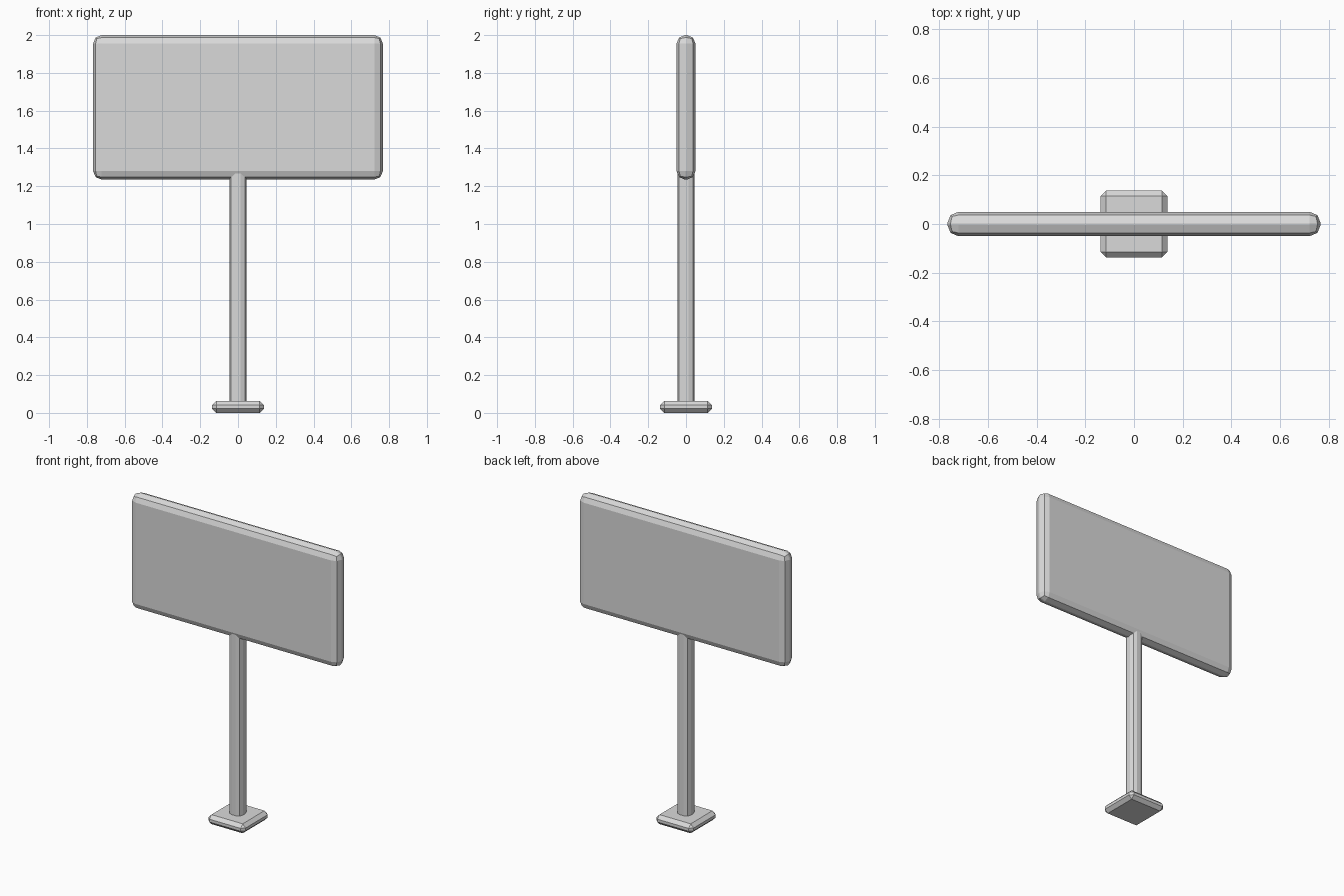
import bpy
import bmesh
from mathutils import Matrix, Vector

cube = bpy.data.objects.get("Cube")
if cube:
    bpy.data.objects.remove(cube, do_unlink=True)

GREY = (0.7, 0.7, 0.7, 1)
grey = bpy.data.materials.new("light_grey")
grey.use_nodes = True
grey.diffuse_color = GREY
grey.node_tree.nodes["Principled BSDF"].inputs["Base Color"].default_value = GREY


def bevelled_box(name, half_x, half_y, bottom, top, width, segments):
    """Box centred on the z axis with all edges rounded off in flat facets."""
    bm = bmesh.new()
    size = Vector((2 * half_x, 2 * half_y, top - bottom))
    centre = Matrix.Translation((0, 0, (bottom + top) / 2))
    bmesh.ops.create_cube(bm, size=1, matrix=centre @ Matrix.Diagonal(size.to_4d()))
    mesh = bpy.data.meshes.new(name)
    bm.to_mesh(mesh)
    bm.free()
    mesh.materials.append(grey)
    obj = bpy.data.objects.new(name, mesh)
    bpy.context.collection.objects.link(obj)
    bevel = obj.modifiers.new("rounded_edges", "BEVEL")
    bevel.width = width
    bevel.segments = segments
    bevel.limit_method = "NONE"
    return obj


# Square foot plate, upright post and wide sign board
bevelled_box("foot_plate", 0.137, 0.137, 0, 0.063, 0.022, 1)
bevelled_box("post", 0.045, 0.045, 0.02, 1.3, 0.031, 2)
bevelled_box("sign_board", 0.767, 0.05, 1.235, 2, 0.045, 2)
